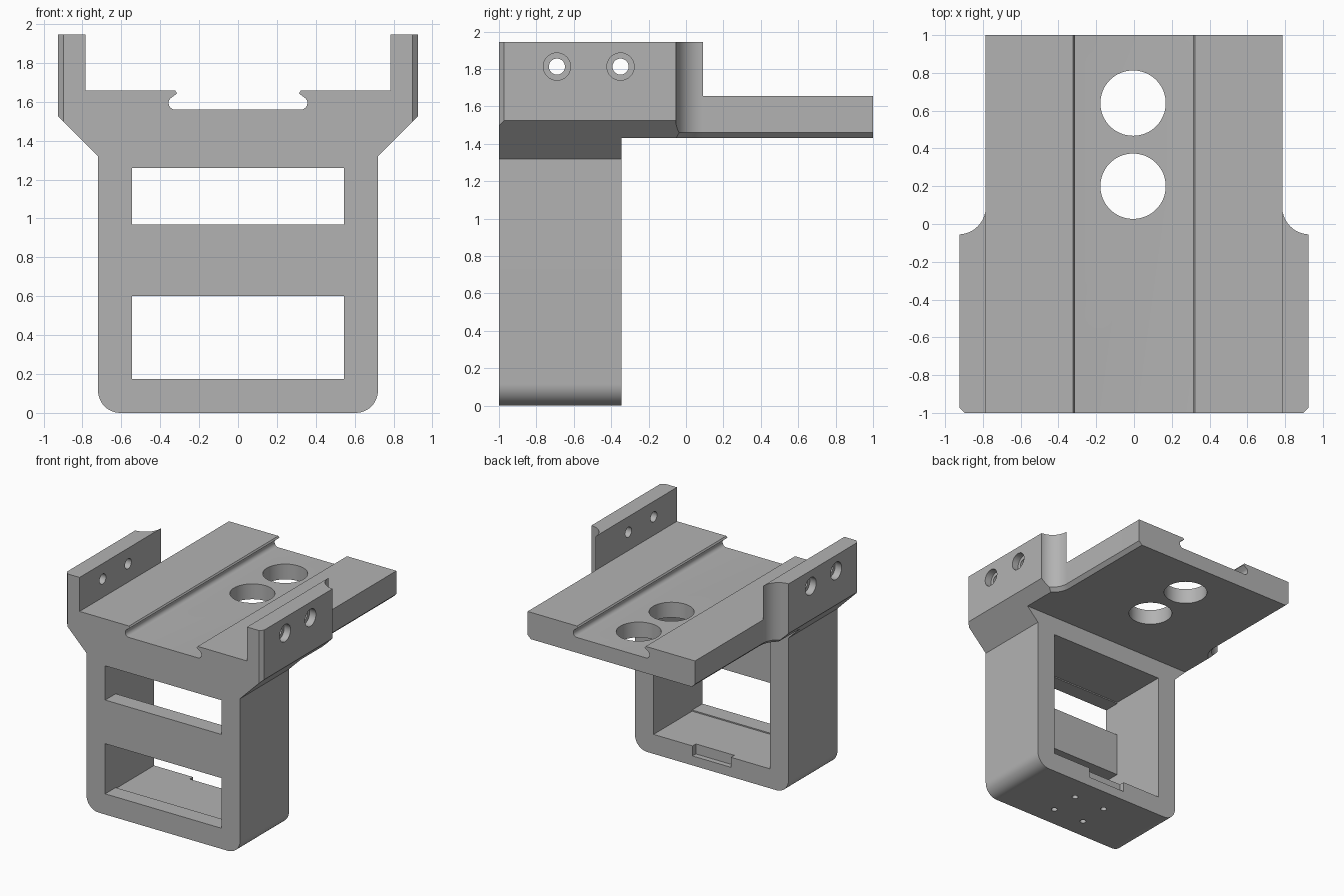
import bpy
import bmesh
from math import sin, cos, pi, radians
from mathutils import Vector

cube = bpy.data.objects.get("Cube")
if cube:
    bpy.data.objects.remove(cube, do_unlink=True)

grey = bpy.data.materials.new("plain grey")
grey.use_nodes = True
grey.diffuse_color = (0.45, 0.45, 0.45, 1)
grey.node_tree.nodes["Principled BSDF"].inputs["Base Color"].default_value = (0.45, 0.45, 0.45, 1)


def loft(name, rings):
    """Solid through rings of matching points, capped at both ends."""
    bm = bmesh.new()
    loops = [[bm.verts.new(p) for p in ring] for ring in rings]
    n = len(loops[0])
    for a, b in zip(loops, loops[1:]):
        for i in range(n):
            j = (i + 1) % n
            bm.faces.new((a[i], a[j], b[j], b[i]))
    bm.faces.new(loops[0])
    bm.faces.new(loops[-1][::-1])
    bmesh.ops.recalc_face_normals(bm, faces=bm.faces)
    mesh = bpy.data.meshes.new(name)
    bm.to_mesh(mesh)
    bm.free()
    obj = bpy.data.objects.new(name, mesh)
    mesh.materials.append(grey)
    bpy.context.collection.objects.link(obj)
    return obj


def box(name, x0, x1, y0, y1, z0, z1):
    plan = [(x0, y0), (x1, y0), (x1, y1), (x0, y1)]
    return loft(name, [[(x, y, z) for x, y in plan] for z in (z0, z1)])


def rod(name, start, axis, length, radius, sides=48):
    start, axis = Vector(start), Vector(axis)
    u = axis.orthogonal().normalized()
    v = axis.cross(u)
    circle = [radius * (cos(2 * pi * i / sides) * u + sin(2 * pi * i / sides) * v) for i in range(sides)]
    return loft(name, [[start + p + axis * d for p in circle] for d in (0, length)])


def arc(cx, cz, r, a0, a1, steps=12):
    return [(cx + r * cos(radians(a0 + (a1 - a0) * i / steps)),
             cz + r * sin(radians(a0 + (a1 - a0) * i / steps))) for i in range(steps + 1)]


# Front silhouette: rounded foot, flared shoulders, ears and undercut slot
half = arc(0.605, 0.115, 0.115, -90, 0)
half += [(0.72, 1.32), (0.925, 1.525), (0.925, 1.945), (0.785, 1.945), (0.785, 1.657),
         (0.322, 1.657), (0.313, 1.643)]
half += arc(0.323, 1.594, 0.034, 45, -90, 8)
outline = half + [(-x, z) for x, z in reversed(half)]
bracket = loft("bracket", [[(x, y, z) for x, z in outline] for y in (-1, 1)])

cutters = []
cut = cutters.append

# Space behind the lower frame and the frame's inner cavity
cut(box("rear_clearance", -1.2, 1.2, -0.345, 1.2, -0.2, 1.43))
cut(box("cavity", -0.545, 0.545, -0.86, -0.3, 0.165, 1.27))

# Front windows and the notch in the rear rim
for z0, z1 in ((0.175, 0.6), (0.97, 1.26)):
    cut(box("window", -0.545, 0.545, -1.2, -0.8, z0, z1))
cut(box("rim_notch", -0.18, 0.18, -0.39, -0.3, 0.08, 0.3))

# Large holes through the plate
for y in (0.2, 0.64):
    cut(rod("plate_hole", (-0.005, y, 1.3), (0, 0, 1), 0.5, 0.173, 64))

# Small blind holes under the foot
for x in (-0.15, 0.15):
    for y in (-0.82, -0.56):
        cut(rod("foot_hole", (x, y, -0.05), (0, 0, 1), 0.13, 0.025, 20))


def side_plan(s, inset, z):
    curve = arc(0.93, 0.09, 0.145 + inset, -90, -180, 16)
    plan = [(1.2, curve[0][1])] + curve + [(curve[-1][0], 1.2), (1.2, 1.2)]
    return [(s * x, y, z) for x, y in plan]


for s in (-1, 1):
    # Narrowed rear plate with concave corners and a lower edge chamfer
    cut(loft("side_relief", [side_plan(s, i, z) for i, z in
                             ((0.03, 1.3), (0.03, 1.43), (0, 1.46), (0, 2.1))]))
    # Counterbored screw holes in the ears
    for y in (-0.69, -0.35):
        cut(rod("ear_hole", (s * 0.7, y, 1.813), (s, 0, 0), 0.4, 0.043, 32))
        cut(rod("ear_counterbore", (s * 0.865, y, 1.813), (s, 0, 0), 0.2, 0.073, 32))
    # Chamfered front corner of each ear
    wedge = [(0.895, -1.01), (0.905, -1.01), (0.935, -0.98), (0.96, -0.98), (0.96, -1.05), (0.895, -1.05)]
    wedge = [(0.887, -1.01), (0.935, -0.962), (0.96, -1.01)]
    cut(loft("ear_chamfer", [[(s * x, y, z) for x, y in wedge] for z in (1.4, 2.1)]))

# Carve the bracket
bpy.context.view_layer.objects.active = bracket
for c in cutters:
    c.hide_render = True
    mod = bracket.modifiers.new(c.name, "BOOLEAN")
    mod.operation = "DIFFERENCE"
    mod.solver = "EXACT"
    mod.object = c
    bpy.ops.object.modifier_apply(modifier=mod.name)
    bpy.data.objects.remove(c, do_unlink=True)

# Smooth the curved walls, keep the edges crisp
bpy.ops.object.select_all(action="DESELECT")
bracket.select_set(True)
bpy.ops.object.shade_smooth_by_angle(angle=radians(30))
